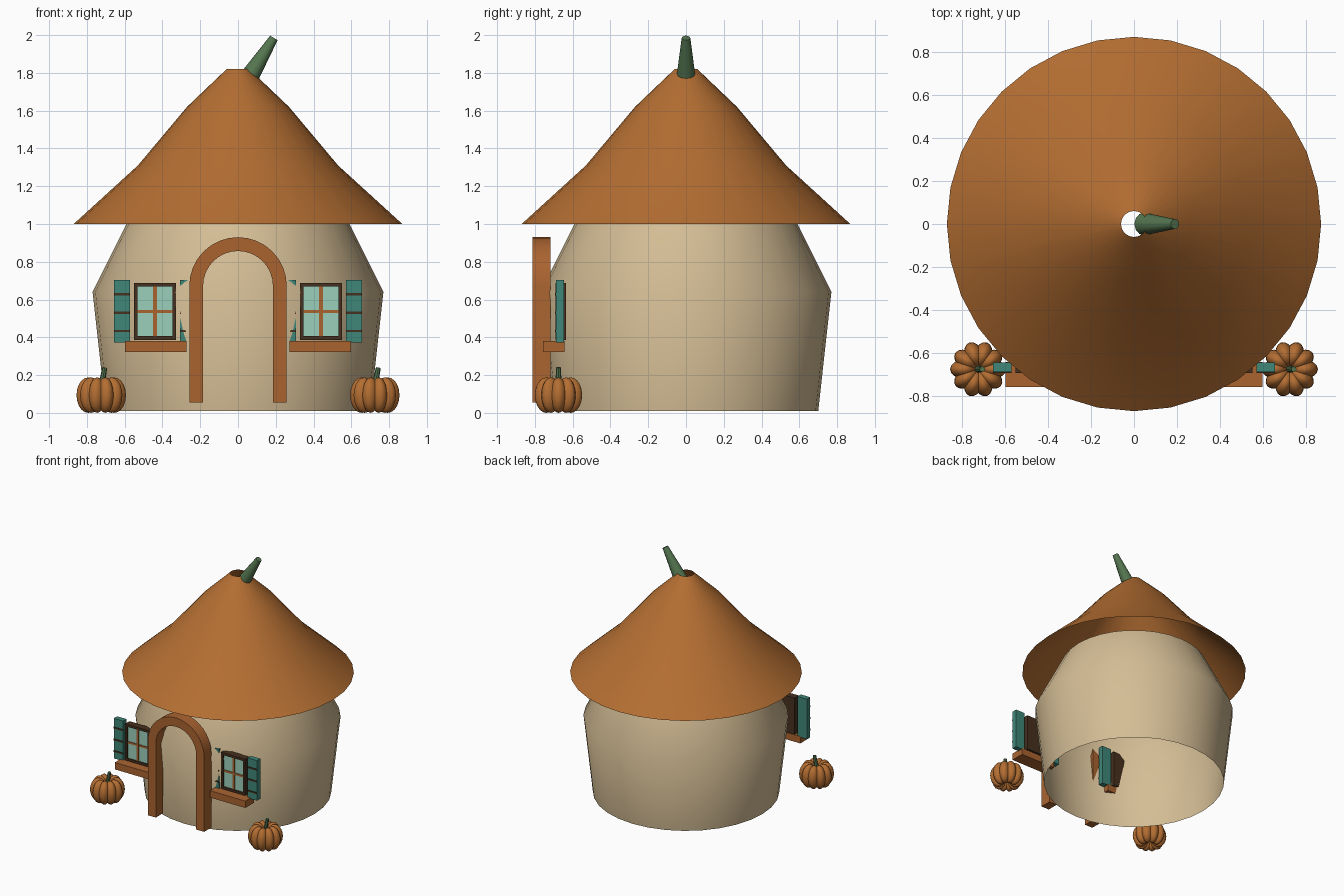
import bpy, bmesh, math
from mathutils import Vector, Matrix

if "Cube" in bpy.data.objects:
    bpy.data.objects.remove(bpy.data.objects["Cube"])


def material(name, rgb):
    m = bpy.data.materials.new(name)
    m.diffuse_color = (*rgb, 1)
    m.use_nodes = True
    m.node_tree.nodes["Principled BSDF"].inputs["Base Color"].default_value = m.diffuse_color
    return m


ROOF = material("pumpkin_orange", (0.456, 0.156, 0.032))
WOOD = material("trim_wood", (0.402, 0.127, 0.030))
WALL = material("cream_plaster", (0.66, 0.51, 0.30))
TEAL = material("shutter_teal", (0.051, 0.242, 0.188))
PANE = material("pane_aqua", (0.33, 0.63, 0.50))
DARK = material("dark_wood", (0.061, 0.030, 0.013))
STEM = material("stem_green", (0.09, 0.181, 0.08))


def finish(name, bm, mat, smooth=None):
    me = bpy.data.meshes.new(name)
    bm.to_mesh(me)
    bm.free()
    me.materials.append(mat)
    ob = bpy.data.objects.new(name, me)
    bpy.context.collection.objects.link(ob)
    if smooth:
        bpy.ops.object.select_all(action='DESELECT')
        ob.select_set(True)
        bpy.context.view_layer.objects.active = ob
        bpy.ops.object.shade_smooth_by_angle(angle=math.radians(smooth))
    return ob


def lathe(name, profile, mat, n=32):
    """Open surface of revolution from (radius, z) pairs, bottom to top."""
    bm = bmesh.new()
    rings = [[bm.verts.new((r * math.cos(2 * math.pi * i / n), r * math.sin(2 * math.pi * i / n), z))
              for i in range(n)] for r, z in profile]
    for a, b in zip(rings, rings[1:]):
        for i in range(n):
            j = (i + 1) % n
            bm.faces.new((a[i], a[j], b[j], b[i]))
    return finish(name, bm, mat, 45)


def boxes(name, spans, mat):
    """One object made of boxes given as (x0, x1, y0, y1, z0, z1)."""
    bm = bmesh.new()
    for x0, x1, y0, y1, z0, z1 in spans:
        mt = Matrix.Translation(((x0 + x1) / 2, (y0 + y1) / 2, (z0 + z1) / 2)) @ \
            Matrix.Diagonal((abs(x1 - x0), y1 - y0, z1 - z0, 1))
        bmesh.ops.create_cube(bm, size=1, matrix=mt)
    return finish(name, bm, mat)


def tapered(name, p, q, r0, r1, mat, sides=12):
    """Tapered capped stalk from p to q."""
    p, q = Vector(p), Vector(q)
    d = q - p
    mt = Matrix.Translation((p + q) / 2) @ d.to_track_quat('Z', 'Y').to_matrix().to_4x4()
    bm = bmesh.new()
    bmesh.ops.create_cone(bm, cap_ends=True, segments=sides, radius1=r0, radius2=r1,
                          depth=d.length, matrix=mt)
    return finish(name, bm, mat, 40)


# House shell and roof, both open
lathe("wall", [(0.70, 0.01), (0.77, 0.64), (0.565, 1.05)], WALL)
lathe("roof", [(0.87, 1.0), (0.53, 1.31), (0.27, 1.62), (0.06, 1.82)], ROOF)
tapered("roof_stem", (0.047, 0, 1.757), (0.19, 0, 1.985), 0.053, 0.023, STEM)

# Door arch: two legs joined by a half ring
bm = bmesh.new()
RO, RI, ZC, Z0 = 0.258, 0.185, 0.672, 0.055
steps = 16
arc = [(math.cos(math.pi * i / steps), math.sin(math.pi * i / steps)) for i in range(steps + 1)]


def arch_line(r):
    return [(r, Z0)] + [(r * c, ZC + r * s) for c, s in arc] + [(-r, Z0)]


sections = []
for (xo, zo), (xi, zi) in zip(arch_line(RO), arch_line(RI)):
    sections.append([bm.verts.new(v) for v in
                     ((xo, -0.812, zo), (xo, -0.717, zo), (xi, -0.717, zi), (xi, -0.812, zi))])
for a, b in zip(sections, sections[1:]):
    for i in range(4):
        j = (i + 1) % 4
        bm.faces.new((a[i], a[j], b[j], b[i]))
bm.faces.new(sections[0])
bm.faces.new(sections[-1])
bmesh.ops.recalc_face_normals(bm, faces=bm.faces)
finish("door_arch", bm, WOOD, 30)

# Windows, shutters and sills on both sides
for side, s in (("left", -1), ("right", 1)):
    c = s * 0.439
    w, z0, z1, t = 0.111, 0.387, 0.688, 0.019
    zm = (z0 + z1) / 2
    boxes(side + "_window_frame", [
        (c - w, c + w, -0.674, -0.635, z0, z1),
        (c - w, c - w + t, -0.692, -0.674, z0, z1),
        (c + w - t, c + w, -0.692, -0.674, z0, z1),
        (c - w + t, c + w - t, -0.692, -0.674, z0, z0 + t),
        (c - w + t, c + w - t, -0.692, -0.674, z1 - t, z1)], DARK)
    boxes(side + "_window_panes",
          [(c - w + t, c + w - t, -0.681, -0.673, z0 + t, z1 - t)], PANE)
    boxes(side + "_window_bars", [
        (c - 0.01, c + 0.01, -0.687, -0.680, z0 + t, z1 - t),
        (c - w + t, c + w - t, -0.686, -0.680, zm - 0.008, zm + 0.008)], WOOD)
    boxes(side + "_sill", [(s * 0.273, s * 0.598, -0.758, -0.642, 0.323, 0.38)], WOOD)
    for place, off in (("outer", 0.1745), ("inner", -0.1745)):
        x = c + s * off
        boxes(f"{side}_{place}_shutter", [(x - 0.043, x + 0.043, -0.688, -0.645, 0.372, 0.704)], TEAL)
        boxes(f"{side}_{place}_shutter_slats",
              [(x - 0.043, x + 0.043, -0.693, -0.687, z - 0.006, z + 0.006)
               for z in (0.434, 0.53, 0.628)], DARK)

# Pumpkins: a ring of squashed lobes with a leaning stalk
for side, px in (("left", -0.724), ("right", 0.724)):
    py, lobes = -0.675, 10
    bm = bmesh.new()
    for i in range(lobes):
        mt = Matrix.Translation((px, py, 0.094)) @ Matrix.Rotation(2 * math.pi * i / lobes, 4, 'Z') @ \
            Matrix.Translation((0.068, 0, 0)) @ Matrix.Diagonal((0.063, 0.043, 0.094, 1))
        bmesh.ops.create_uvsphere(bm, u_segments=16, v_segments=10, radius=1, matrix=mt)
    finish(side + "_pumpkin", bm, ROOF, 60)
    tapered(side + "_pumpkin_stalk", (px - 0.002, py, 0.13), (px + 0.019, py, 0.24),
            0.017, 0.013, STEM, 8)
